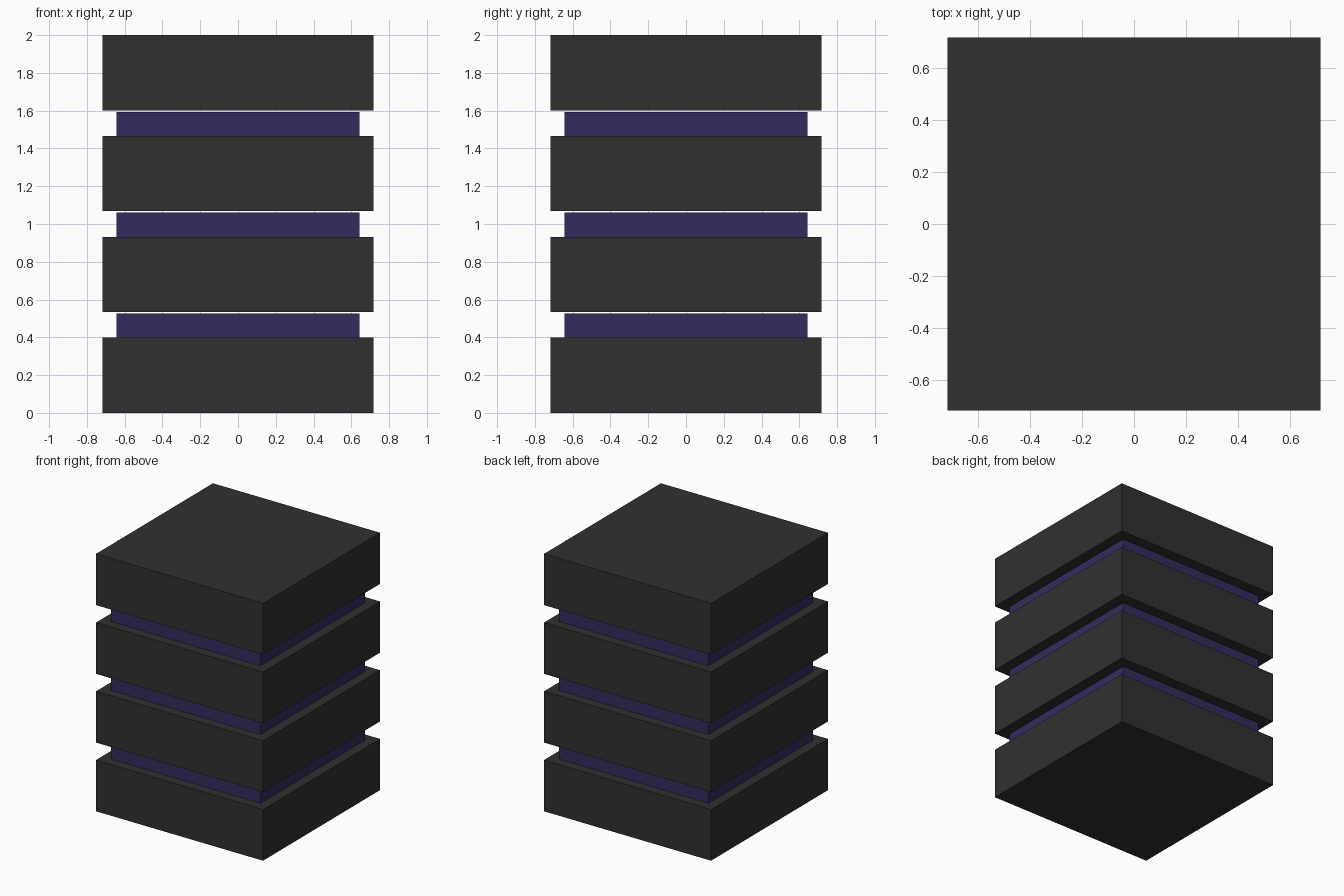
import bpy

if "Cube" in bpy.data.objects:
    bpy.data.objects.remove(bpy.data.objects["Cube"])

SLAB_W, SLAB_H = 1.436, 0.398      # wide dark slabs
SPACER_W, SPACER_H = 1.286, 0.128  # narrower violet spacers
PITCH = (2.0 - SLAB_H) / 3         # leaves a hairline gap above each spacer


def material(name, color):
    mat = bpy.data.materials.new(name)
    mat.diffuse_color = color
    mat.use_nodes = True
    mat.node_tree.nodes["Principled BSDF"].inputs["Base Color"].default_value = mat.diffuse_color
    return mat


def block(name, width, height, bottom, mat):
    bpy.ops.mesh.primitive_cube_add(size=1, location=(0, 0, bottom + height / 2))
    obj = bpy.context.object
    obj.name = name
    obj.scale = (width, width, height)
    bpy.ops.object.transform_apply(location=False, rotation=False, scale=True)
    obj.data.materials.append(mat)
    return obj


dark = material("charcoal", (0.03, 0.03, 0.03, 1))
violet = material("violet", (0.035, 0.024, 0.11, 1))

# Four stacked slabs, with a spacer resting on each of the lower three
for i in range(4):
    z = i * PITCH
    block(f"slab_{i + 1}", SLAB_W, SLAB_H, z, dark)
    if i < 3:
        block(f"spacer_{i + 1}", SPACER_W, SPACER_H, z + SLAB_H, violet)
